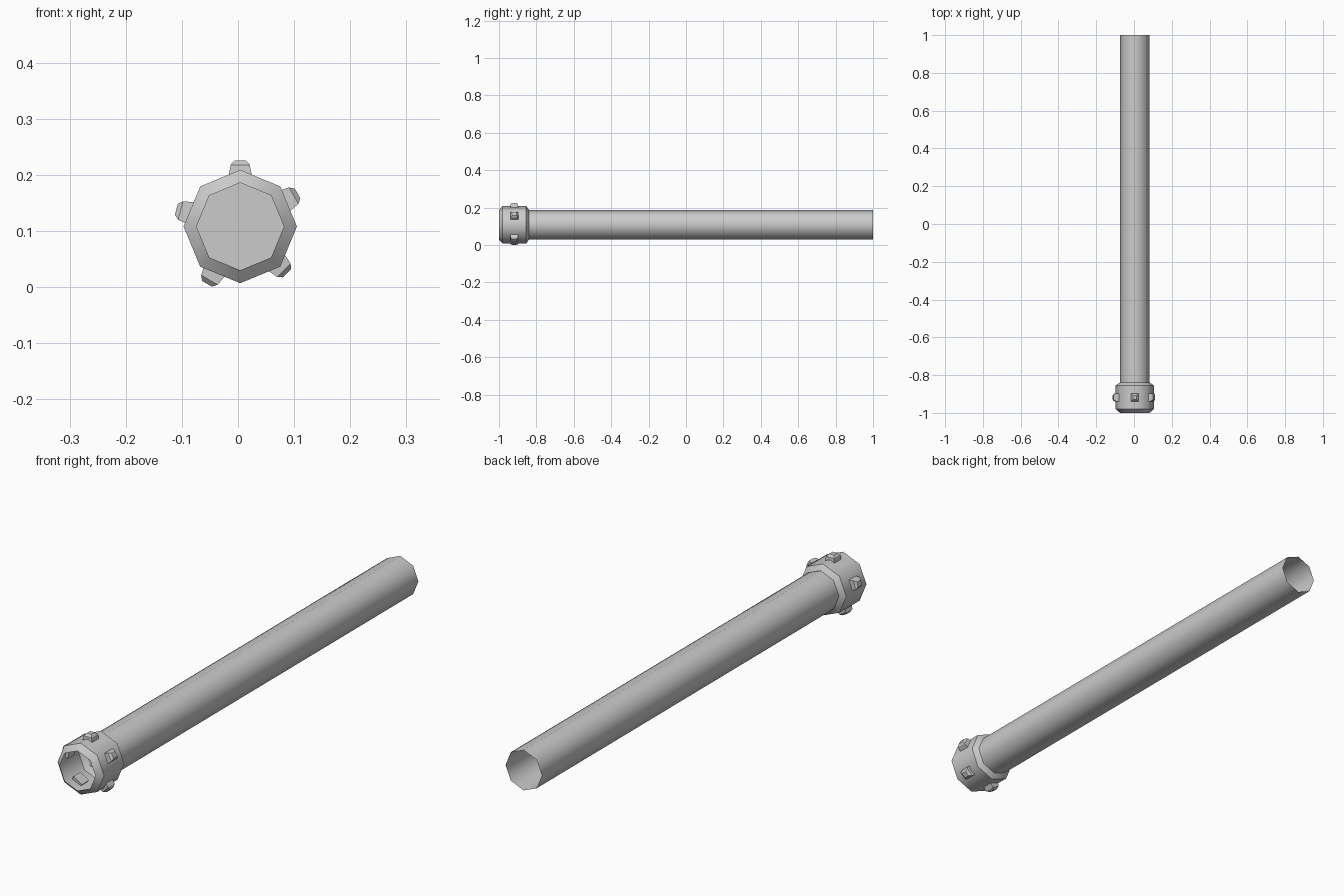
import bpy
from math import cos, sin, pi, radians
from mathutils import Vector

if "Cube" in bpy.data.objects:
    bpy.data.objects.remove(bpy.data.objects["Cube"])

CX, CZ, SIDES = 0.004, 0.108, 8


def make_object(name, verts, faces, angle=None):
    mesh = bpy.data.meshes.new(name)
    mesh.from_pydata(verts, [], faces)
    mesh.update()
    ob = bpy.data.objects.new(name, mesh)
    bpy.context.collection.objects.link(ob)
    if angle:
        bpy.ops.object.select_all(action='DESELECT')
        ob.select_set(True)
        bpy.context.view_layer.objects.active = ob
        bpy.ops.object.shade_smooth_by_angle(angle=radians(angle))
    return ob


def lathe(name, profile, cap_front=False):
    """Eight-sided shell along y from (radius, y) points."""
    verts, faces = [], []
    for r, y in profile:
        for k in range(SIDES):
            a = 2 * pi * k / SIDES
            verts.append((CX + r * cos(a), y, CZ + r * sin(a)))
    for i in range(len(profile) - 1):
        for k in range(SIDES):
            j = (k + 1) % SIDES
            a, b = i * SIDES, (i + 1) * SIDES
            faces.append((a + k, b + k, b + j, a + j))
    if cap_front:
        faces.append(tuple(range(SIDES)))
    return make_object(name, verts, faces, 46)


def lug(name, angle):
    """Tapered block pointing outwards, with chamfered top."""
    out = Vector((cos(angle), 0, sin(angle)))
    side = Vector((-sin(angle), 0, cos(angle)))
    along = Vector((0, 1, 0))
    centre = Vector((CX, -0.918, CZ))
    verts = []
    for r, w, d in [(0.083, 0.022, 0.022), (0.110, 0.017, 0.020), (0.118, 0.010, 0.011)]:
        for s, t in [(-1, -1), (1, -1), (1, 1), (-1, 1)]:
            verts.append(centre + out * r + side * (w * s) + along * (d * t))
    faces = [(0, 1, 2, 3), (11, 10, 9, 8)]
    for i in (0, 4):
        for k in range(4):
            j = (k + 1) % 4
            faces.append((i + k, i + 4 + k, i + 4 + j, i + j))
    make_object(name, verts, faces)


# long tube, closed inside the collar and open at the far end
lathe("tube", [(0.079, -0.842), (0.079, 1.0)], cap_front=True)

# hollow collar with chamfered rims
lathe("collar", [(0.078, -1.0), (0.101, -0.98), (0.101, -0.855), (0.080, -0.84)])

# five lugs spaced 75 degrees apart
for n in range(5):
    lug(f"lug_{n + 1}", radians(90 + 75 * n))
